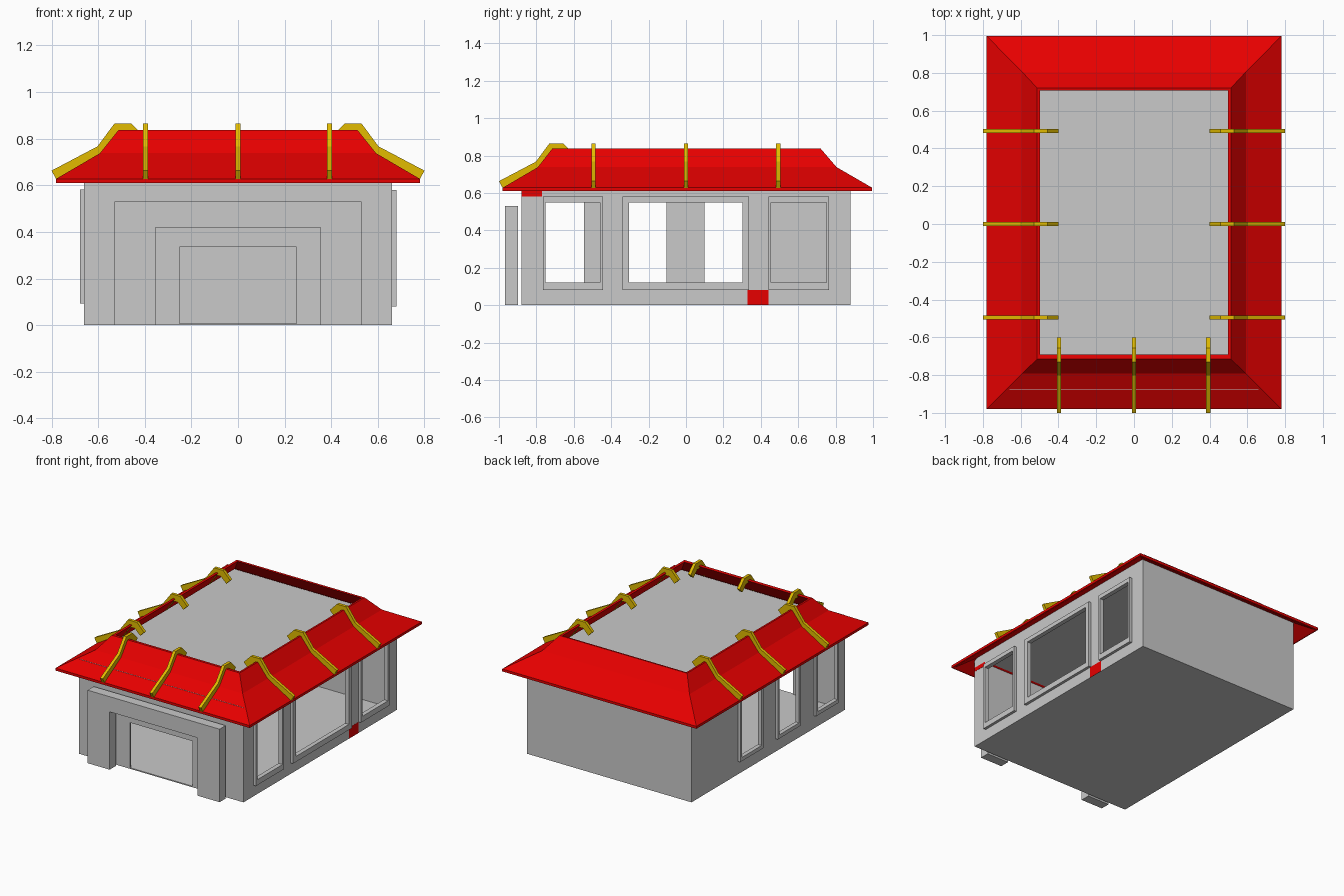
import bpy, bmesh
from mathutils import Vector

if "Cube" in bpy.data.objects:
    bpy.data.objects.remove(bpy.data.objects["Cube"])


def material(name, rgb):
    m = bpy.data.materials.new(name)
    m.diffuse_color = (*rgb, 1)
    m.use_nodes = True
    m.node_tree.nodes["Principled BSDF"].inputs["Base Color"].default_value = m.diffuse_color
    return m


GREY = material("stone grey", (0.585, 0.585, 0.585))
RED = material("roof red", (0.84, 0.0, 0.0))
GOLD = material("gold", (0.76, 0.5, 0.0))


def finish(bm, name, *mats):
    bmesh.ops.recalc_face_normals(bm, faces=bm.faces)
    me = bpy.data.meshes.new(name)
    bm.to_mesh(me)
    bm.free()
    for m in mats:
        me.materials.append(m)
    ob = bpy.data.objects.new(name, me)
    bpy.context.collection.objects.link(ob)
    return ob


def add_box(bm, x0, x1, y0, y1, z0, z1):
    vs = bmesh.ops.create_cube(bm, size=1)["verts"]
    for v in vs:
        v.co = Vector((x1 if v.co.x > 0 else x0,
                       y1 if v.co.y > 0 else y0,
                       z1 if v.co.z > 0 else z0))


def boxes(name, mat, *dims):
    bm = bmesh.new()
    for d in dims:
        add_box(bm, *d)
    return finish(bm, name, mat)


def prism(name, mat, points, offset):
    """Flat outline extruded along offset."""
    bm = bmesh.new()
    face = bm.faces.new([bm.verts.new(p) for p in points])
    ext = bmesh.ops.extrude_face_region(bm, geom=[face])["geom"]
    bmesh.ops.translate(bm, vec=offset,
                        verts=[v for v in ext if isinstance(v, bmesh.types.BMVert)])
    return finish(bm, name, mat)


# Windows: (outer y0, y1, inner y0, y1)
RIGHT = [(-.765, -.444, -.75, -.46), (-.34, .337, -.305, .302), (.44, .765, .455, .75)]
LEFT = [(-.79, -.525, -.77, -.545), (-.35, -.085, -.33, -.105), (.08, .345, .10, .325)]
ZI0, ZI1 = .12, .55

# Hollow hall whose flat top is the deck inside the roof rim
hall = boxes("hall_walls", GREY, (-.66, .66, -.88, .88, 0, .688))
cavity = boxes("cavity_cutter", GREY, (-.648, .648, -.868, .868, .008, .678))
holes = [(.6, .75, w[2], w[3], ZI0, ZI1) for w in RIGHT]
holes += [(-.75, -.6, w[2], w[3], ZI0, ZI1) for w in LEFT]
holes.append((-.25, .25, -.95, -.8, .008, .335))
openings = boxes("opening_cutter", GREY, *holes)
for cutter in (cavity, openings):
    cutter.hide_render = True
    cutter.display_type = 'WIRE'
    mod = hall.modifiers.new(cutter.name, 'BOOLEAN')
    mod.operation = 'DIFFERENCE'
    mod.solver = 'EXACT'
    mod.object = cutter

# Raised window frames on both sides
for side, windows in (("right", RIGHT), ("left", LEFT)):
    xa, xb, z0, z1 = (.66, .68, .08, .58) if side == "right" else (-.678, -.66, .093, .583)
    for i, (a, b, c, d) in enumerate(windows):
        boxes(f"{side}_window_frame_{i + 1}", GREY,
              (xa, xb, a, c, z0, z1), (xa, xb, d, b, z0, z1),
              (xa, xb, c, d, z0, ZI0), (xa, xb, c, d, ZI1, z1))

# Red panels on the right wall
boxes("red_wall_panels", RED, (.658, .661, -.88, -.77, .58, .61),
      (.658, .661, .33, .44, 0, .08))

# Free-standing entrance portal
P = [(-.53, 0), (-.53, .53), (.53, .53), (.53, 0), (.353, 0), (.353, .42), (-.353, .42), (-.353, 0)]
prism("entrance_portal", GREY, [(x, -.968, z) for x, z in P], (0, .07, 0))

# Roof: thin bent shell of rectangular rings (half x, front y, back y, z),
# up the outside, over the rim and back down the inside
RINGS = [(.78, -.98, .995, .61), (.78, -.98, .995, .628), (.592, -.792, .805, .738),
         (.513, -.715, .72, .837), (.497, -.692, .706, .835), (.578, -.776, .79, .727),
         (.768, -.968, .983, .61)]
bm = bmesh.new()
loops = [[bm.verts.new(p) for p in ((-x, f, z), (x, f, z), (x, b, z), (-x, b, z))]
         for x, f, b, z in RINGS]
for lo, hi in zip(loops, loops[1:] + loops[:1]):
    for i in range(4):
        j = (i + 1) % 4
        bm.faces.new((lo[i], lo[j], hi[j], hi[i]))
finish(bm, "roof_shell", RED)

# Gold ribs on the front, left and right slopes: (distance out, z)
RIB = [(.80, .663), (.603, .767), (.53, .865), (.457, .865), (.40, .807),
       (.432, .775), (.475, .817), (.508, .817), (.575, .728), (.775, .617)]
W = .022
for i, y in enumerate((-.495, 0, .493)):
    for side, s in (("right", 1), ("left", -1)):
        prism(f"{side}_rib_{i + 1}", GOLD, [(s * d, y - W / 2, z) for d, z in RIB], (0, W, 0))
for i, x in enumerate((-.397, 0, .393)):
    prism(f"front_rib_{i + 1}", GOLD, [(x - W / 2, -d - .2, z) for d, z in RIB], (W, 0, 0))
